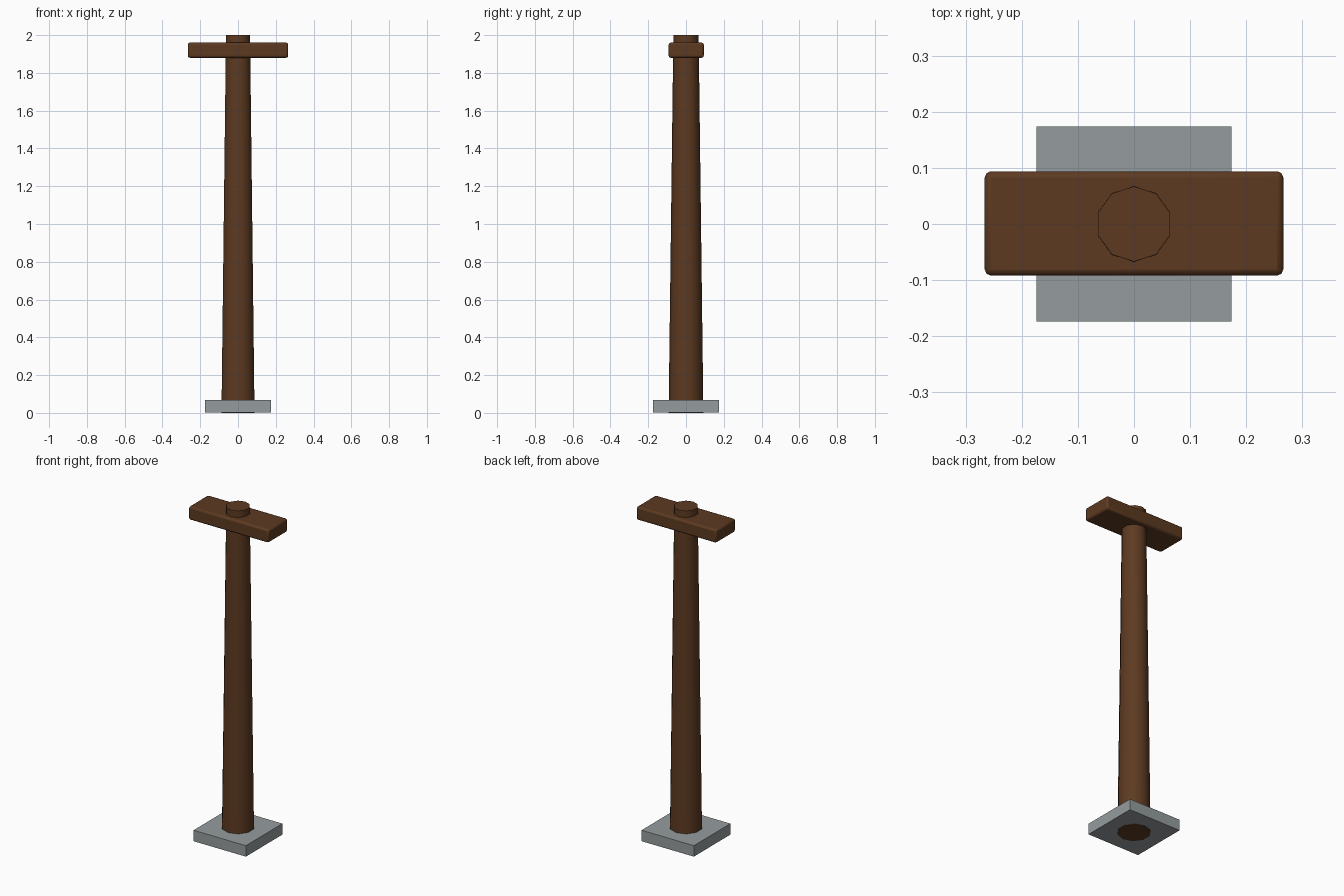
import bpy
import math

cube = bpy.data.objects.get("Cube")
if cube:
    bpy.data.objects.remove(cube, do_unlink=True)


def linear(c):
    c /= 255
    return c / 12.92 if c <= 0.04045 else ((c + 0.055) / 1.055) ** 2.4


def material(name, rgb):
    mat = bpy.data.materials.new(name)
    mat.use_nodes = True
    color = tuple(linear(c) for c in rgb) + (1.0,)
    mat.diffuse_color = color
    mat.node_tree.nodes["Principled BSDF"].inputs["Base Color"].default_value = color
    return mat


def finish(name, mat):
    obj = bpy.context.object
    obj.name = obj.data.name = name
    obj.data.materials.append(mat)
    return obj


def box(name, mat, size, center):
    bpy.ops.mesh.primitive_cube_add(size=1, location=center)
    obj = finish(name, mat)
    obj.scale = size
    bpy.ops.object.transform_apply(location=False, rotation=False, scale=True)
    return obj


wood = material("dark_wood", (93, 58, 33))
stone = material("grey_stone", (149, 156, 158))

# Square footing, with the post showing through its underside
box("base_plate", stone, (0.348, 0.348, 0.066), (0, 0, 0.035))

# Tapered ten-sided post
bpy.ops.mesh.primitive_cone_add(vertices=10, radius1=0.092, radius2=0.067,
                                depth=2, location=(0, 0, 1))
finish("post", wood)
bpy.ops.object.shade_smooth_by_angle(angle=math.radians(40))

# Crossbeam with softened edges
beam = box("crossbeam", wood, (0.532, 0.186, 0.08), (0, 0.001, 1.92))
bevel = beam.modifiers.new("soft_edges", 'BEVEL')
bevel.width = 0.011
bevel.segments = 2
bpy.ops.object.shade_smooth_by_angle(angle=math.radians(40))
